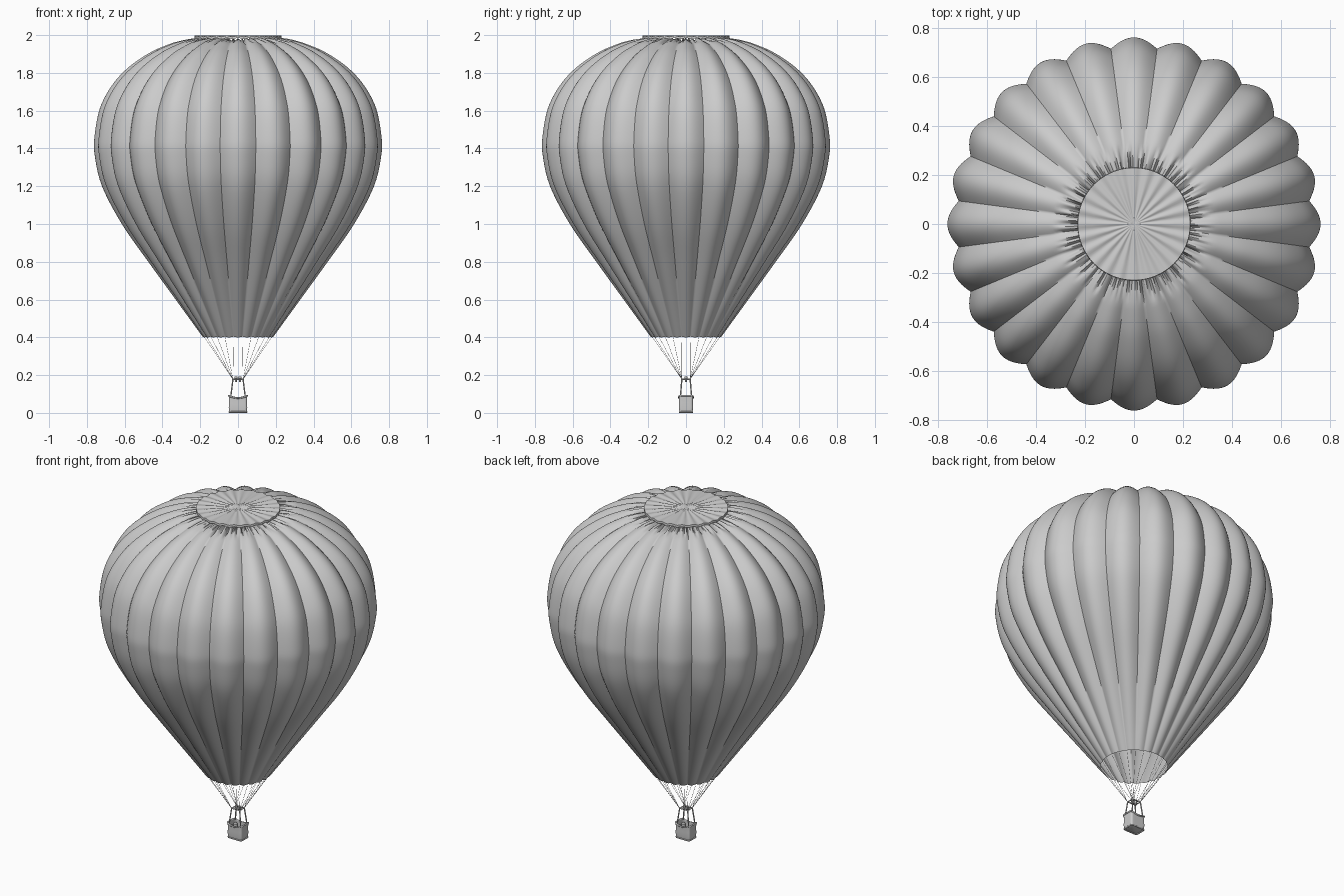
import bpy, bmesh, math, random
from mathutils import Vector

if "Cube" in bpy.data.objects:
    bpy.data.objects.remove(bpy.data.objects["Cube"])

random.seed(4)
TAU = 2 * math.pi
GORES = 24
SEG = GORES * 14


def finish(name, bm, angle=40):
    me = bpy.data.meshes.new(name)
    bm.to_mesh(me)
    bm.free()
    ob = bpy.data.objects.new(name, me)
    bpy.context.collection.objects.link(ob)
    bpy.ops.object.select_all(action='DESELECT')
    ob.select_set(True)
    bpy.context.view_layer.objects.active = ob
    bpy.ops.object.shade_smooth_by_angle(angle=math.radians(angle))
    return ob


def loft(bm, rings, cap_start=False, cap_end=False):
    vr = [[bm.verts.new(p) for p in ring] for ring in rings]
    for a, b in zip(vr, vr[1:]):
        n = len(a)
        for i in range(n):
            j = (i + 1) % n
            bm.faces.new((a[i], a[j], b[j], b[i]))
    if cap_start:
        bm.faces.new(vr[0][::-1])
    if cap_end:
        bm.faces.new(vr[-1])


def rod(bm, a, b, r, sides=8, r2=None):
    a, b = Vector(a), Vector(b)
    q = (b - a).to_track_quat('Z', 'Y')
    ring = lambda c, rad: [c + q @ Vector((rad * math.cos(TAU * i / sides), rad * math.sin(TAU * i / sides), 0))
                           for i in range(sides)]
    loft(bm, [ring(a, r), ring(b, r if r2 is None else r2)], True, True)


def spline(pts, steps):
    out = []
    for i in range(len(pts) - 1):
        p0, p1, p2, p3 = (Vector(pts[min(max(i + k, 0), len(pts) - 1)]) for k in (-1, 0, 1, 2))
        for s in range(steps):
            t = s / steps
            out.append(0.5 * (2 * p1 + (p2 - p0) * t + (2 * p0 - 5 * p1 + 4 * p2 - p3) * t * t
                              + (3 * p1 - p0 - 3 * p2 + p3) * t ** 3))
    return out + [Vector(pts[-1])]


# Envelope: bulging gores on a smooth profile, open at the mouth
profile = spline([(.185, .4), (.33, .6), (.475, .8), (.615, 1.0), (.72, 1.2), (.758, 1.36), (.76, 1.46),
                  (.732, 1.61), (.67, 1.73), (.585, 1.825), (.47, 1.905), (.37, 1.95), (.29, 1.975),
                  (.235, 1.984), (.2, 1.985)], 5)
waves = [(random.randint(40, 95), random.uniform(0, TAU)) for _ in range(5)]
rings = []
for k, p in enumerate(profile):
    d = profile[min(k + 1, len(profile) - 1)] - profile[max(k - 1, 0)]
    n = Vector((d.y, -d.x)).normalized()
    depth = .006 + .034 * max(0, min(1, (p.x - .2) / .5))
    pucker = .02 * max(0, min(1, (.33 - p.x) / .09)) if p.y > 1.5 else 0
    ring = []
    for i in range(SEG):
        t = TAU * i / SEG
        off = -depth * (1 - abs(math.cos(GORES / 2 * t)))
        w = sum(math.sin(f * t + ph) for f, ph in waves) / 3
        off += pucker * (min(w, .45) - .45)
        r = p.x + n.x * off
        ring.append((r * math.cos(t), r * math.sin(t), p.y + n.y * off))
    rings.append(ring)
bm = bmesh.new()
loft(bm, rings)
finish("envelope", bm, 60)

# Crown vent: pleated disc closing the top
rings = []
for r in (.231, .23, .17, .11, .05, .012):
    ring = []
    for i in range(SEG // 2):
        t = TAU * i / (SEG // 2)
        z = 1.994 + .003 * math.cos(GORES * t) * min(1, r / .1) + .003 * (1 - r / .23)
        ring.append((r * math.cos(t), r * math.sin(t), z - (.012 if r > .2305 else 0)))
    rings.append(ring)
bm = bmesh.new()
loft(bm, rings, False, True)
finish("crown_vent", bm)

# Suspension lines from mouth to burner frame corners
FX, FY, FZ = .027, .022, .178
bm = bmesh.new()
for i in range(GORES):
    t = TAU * (i + .5) / GORES
    a = (.18 * math.cos(t), .18 * math.sin(t), .402)
    rod(bm, a, (math.copysign(FX, a[0]), math.copysign(FY, a[1]), FZ), .0008, 5)
finish("suspension_lines", bm)

# Burner frame
corners = [(-FX, -FY, FZ), (FX, -FY, FZ), (FX, FY, FZ), (-FX, FY, FZ)]
bm = bmesh.new()
for a, b in zip(corners, corners[1:] + corners[:1]):
    rod(bm, a, b, .0028)
rod(bm, (-FX, 0, FZ), (FX, 0, FZ), .0028)
for x in (-.011, .011):
    rod(bm, (x, -FY, FZ), (x, FY, FZ), .002)
finish("burner_frame", bm)

# Twin burners
bm = bmesh.new()
for x in (-.011, .011):
    rod(bm, (x, 0, .163), (x, 0, .174), .005, 16)
    rod(bm, (x, 0, .174), (x, 0, .192), .006, 16, .0085)
finish("burners", bm)

# Posts from basket corners to frame
bm = bmesh.new()
for x, y, z in corners:
    rod(bm, (x * 1.42, y * 1.35, .085), (x, y, z), .0036, 10)
finish("posts", bm)


# Basket: rounded box with a dipped rim
def rounded(hx, hy, z, rad, dip=0.0):
    pts = []
    def add(x, y):
        pts.append((x, y, z - dip * (1 - (x / hx) ** 2)))
    for c, (sx, sy) in enumerate(((1, 1), (-1, 1), (-1, -1), (1, -1))):
        for s in range(7):
            t = (c + s / 6) * math.pi / 2
            add(sx * (hx - rad) + rad * math.cos(t), sy * (hy - rad) + rad * math.sin(t))
        for s in range(1, 6):
            k = 1 - s / 3
            if c == 0:
                add(k * (hx - rad), hy)
            elif c == 2:
                add(-k * (hx - rad), -hy)
            elif c == 1:
                add(-hx, k * (hy - rad))
            else:
                add(hx, -k * (hy - rad))
    return pts


bm = bmesh.new()
loft(bm, [rounded(.044, .032, .004, .012), rounded(.047, .035, .006, .012),
          rounded(.049, .0375, .03, .012, .002), rounded(.048, .0365, .055, .012, .006),
          rounded(.049, .037, .09, .012, .012), rounded(.044, .032, .09, .01, .012),
          rounded(.043, .031, .012, .01)], True, True)
finish("basket", bm)

# Padded rim and base trim as closed tubes
for name, path, rad in (("basket_rim", rounded(.0485, .0365, .091, .012, .012), .0048),
                        ("basket_base", rounded(.046, .034, .0045, .012), .0045)):
    cu = bpy.data.curves.new(name, 'CURVE')
    cu.dimensions = '3D'
    cu.bevel_depth = rad
    cu.bevel_resolution = 3
    sp = cu.splines.new('POLY')
    sp.points.add(len(path) - 1)
    for pt, co in zip(sp.points, path):
        pt.co = (*co, 1)
    sp.use_cyclic_u = True
    sp.use_smooth = True
    bpy.context.collection.objects.link(bpy.data.objects.new(name, cu))

# Fuel tanks in the basket corners
bm = bmesh.new()
for x in (-.029, .029):
    for y in (-.018, .018):
        rod(bm, (x, y, .012), (x, y, .07), .011, 20)
        rod(bm, (x, y, .07), (x, y, .076), .011, 20, .006)
finish("fuel_tanks", bm)
